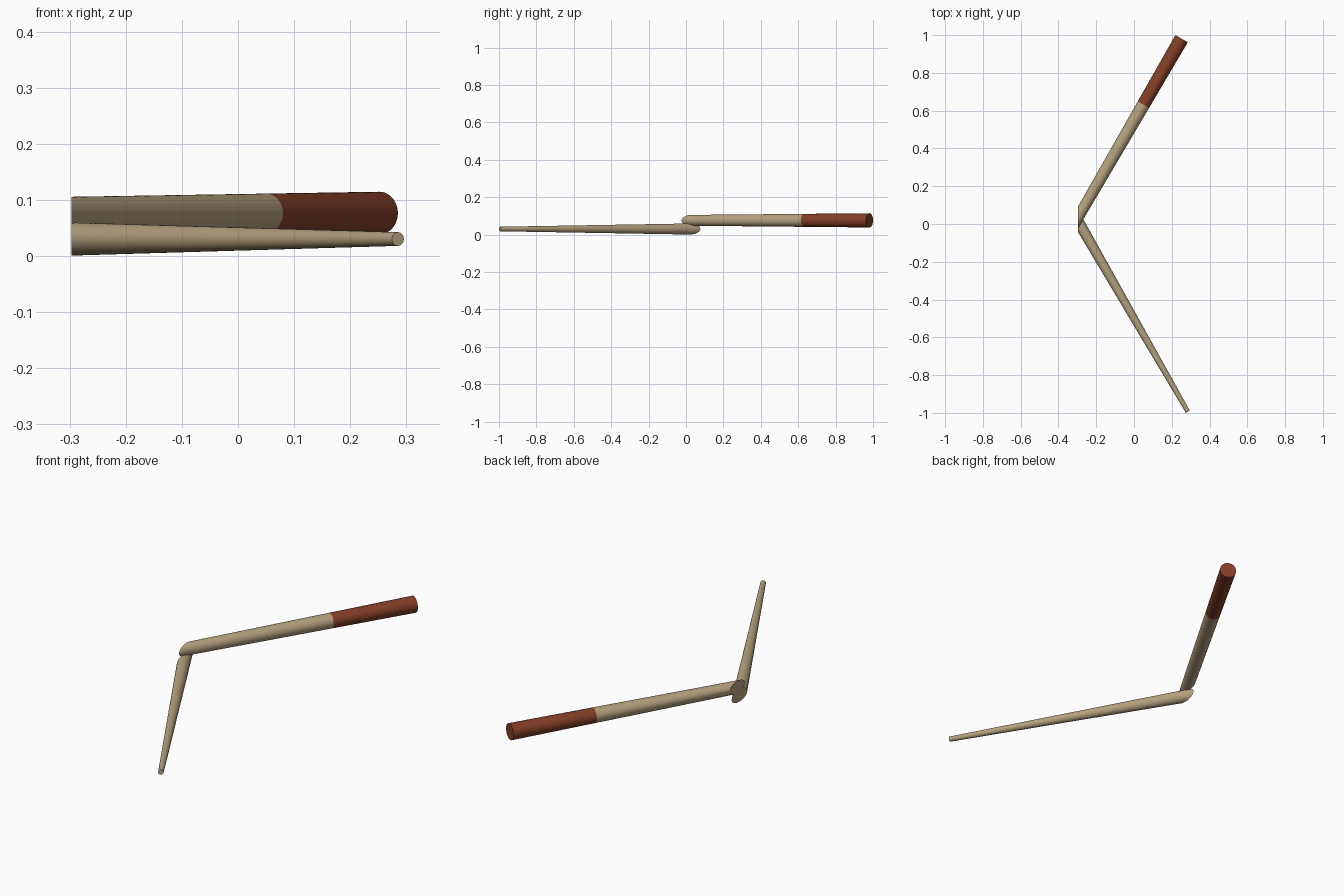
import bpy, bmesh
from mathutils import Vector, Matrix

if "Cube" in bpy.data.objects:
    bpy.data.objects.remove(bpy.data.objects["Cube"])

CUT_X = -0.297  # vertical plane where both sticks are sliced off


def material(name, color):
    m = bpy.data.materials.new(name)
    m.diffuse_color = color
    m.use_nodes = True
    m.node_tree.nodes["Principled BSDF"].inputs["Base Color"].default_value = m.diffuse_color
    return m


def rod(name, start, end, r0, r1, mat, cut=False):
    """Tapered round rod from start to end, optionally mitred at CUT_X."""
    a, b = Vector(start), Vector(end)
    if cut:  # extend past the plane with the same taper
        ext = 0.15 / (b - a).length
        a, r0 = a + (a - b) * ext, r0 + (r0 - r1) * ext
    axis = b - a
    bm = bmesh.new()
    place = Matrix.Translation((a + b) / 2) @ axis.to_track_quat('Z', 'Y').to_matrix().to_4x4()
    bmesh.ops.create_cone(bm, cap_ends=True, segments=48, radius1=r0, radius2=r1,
                          depth=axis.length, matrix=place)
    if cut:
        geom = bm.verts[:] + bm.edges[:] + bm.faces[:]
        res = bmesh.ops.bisect_plane(bm, geom=geom, plane_co=(CUT_X, 0, 0),
                                     plane_no=(-1, 0, 0), clear_outer=True)
        edges = [e for e in res['geom_cut'] if isinstance(e, bmesh.types.BMEdge)]
        bmesh.ops.contextual_create(bm, geom=edges)
    bmesh.ops.recalc_face_normals(bm, faces=bm.faces[:])
    me = bpy.data.meshes.new(name)
    bm.to_mesh(me)
    bm.free()
    ob = bpy.data.objects.new(name, me)
    bpy.context.collection.objects.link(ob)
    me.materials.append(mat)
    bpy.ops.object.select_all(action='DESELECT')
    ob.select_set(True)
    bpy.context.view_layer.objects.active = ob
    bpy.ops.object.shade_smooth_by_angle()
    return ob


wood = material("pale_wood", (0.46, 0.36, 0.21, 1))
red = material("red_grip", (0.23, 0.05, 0.02, 1))

# Lower stick, tapering to a thin tip
rod("lower_stick", (CUT_X, 0.016, 0.0302), (0.285, -0.994, 0.0302), 0.0295, 0.0122, wood, cut=True)

# Upper stick, widening towards the red grip
rod("upper_stick", (CUT_X, 0.033, 0.0765), (0.05, 0.632, 0.0765), 0.029, 0.0347, wood, cut=True)
rod("grip", (0.05, 0.632, 0.0765), (0.252, 0.981, 0.0765), 0.0347, 0.038, red)
